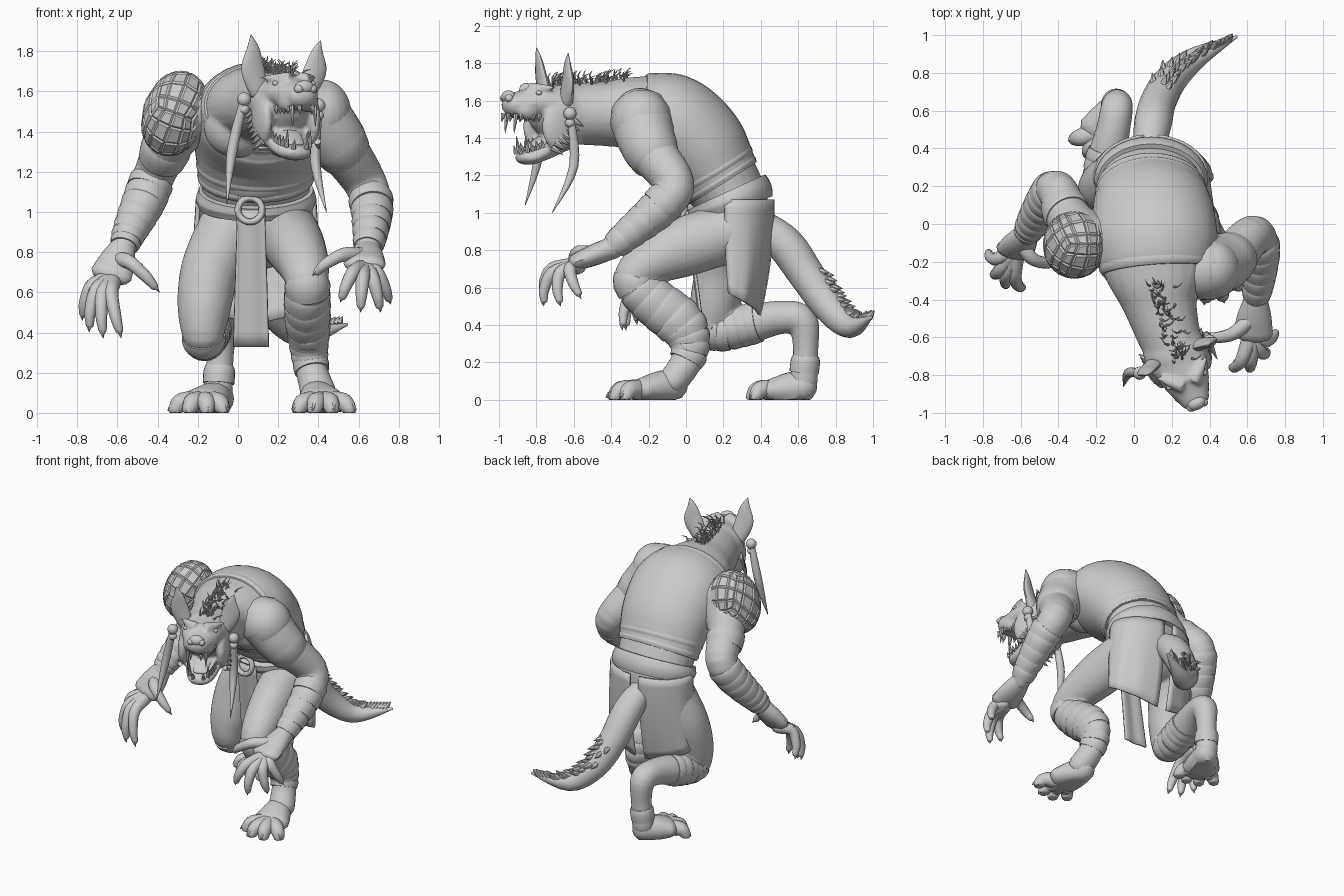
import bpy, bmesh, math, random
from mathutils import Vector, Matrix

random.seed(4)
if "Cube" in bpy.data.objects:
    bpy.data.objects.remove(bpy.data.objects["Cube"])

clay = bpy.data.materials.new("clay_grey")
clay.use_nodes = True
clay.diffuse_color = (0.6, 0.6, 0.6, 1)
clay.node_tree.nodes["Principled BSDF"].inputs["Base Color"].default_value = clay.diffuse_color


def finish(bm, name, smooth=True, voxel=0, thick=0):
    """Turn a bmesh into a named object with the shared material."""
    bmesh.ops.recalc_face_normals(bm, faces=bm.faces)
    mesh = bpy.data.meshes.new(name)
    bm.to_mesh(mesh)
    bm.free()
    obj = bpy.data.objects.new(name, mesh)
    bpy.context.collection.objects.link(obj)
    mesh.materials.append(clay)
    if voxel:
        remesh = obj.modifiers.new("fuse", 'REMESH')
        remesh.mode = 'VOXEL'
        remesh.voxel_size = voxel
        remesh.use_smooth_shade = True
        soft = obj.modifiers.new("soften", 'SMOOTH')
        soft.iterations = 5
    if thick:
        obj.modifiers.new("thickness", 'SOLIDIFY').thickness = thick
    if smooth:
        bpy.ops.object.select_all(action='DESELECT')
        obj.select_set(True)
        bpy.context.view_layer.objects.active = obj
        bpy.ops.object.shade_smooth_by_angle(angle=math.radians(40))


def at(pts, u):
    """Spline point (x, y, z, width, depth) at u from 0 to 1."""
    pts = [tuple(p) if len(p) > 4 else (*p, p[-1]) for p in pts]
    u = min(max(u, 0), 1) * (len(pts) - 1)
    i = min(int(u), len(pts) - 2)
    f = u - i
    a, b, c, d = (pts[min(max(j, 0), len(pts) - 1)] for j in range(i - 1, i + 3))
    return [q + f * (r - p + f * (2 * p - 5 * q + 4 * r - s + f * (3 * (q - r) + s - p))) / 2
            for p, q, r, s in zip(a, b, c, d)]


def tube(bm, pts, side=(1, 0, 0), n=16, k=5, cap=True):
    """Loft ellipses along a spline, with rounded or flat ends."""
    steps = (len(pts) - 1) * k
    row = [at(pts, i / steps) for i in range(steps + 1)]
    pos = [Vector(p[:3]) for p in row]
    side = Vector(side).normalized()
    if abs((pos[-1] - pos[0]).normalized().dot(side)) > 0.8:
        side = Vector((0, 1, 0))
    frames = []
    for i, p in enumerate(row):
        t = (pos[min(i + 1, steps)] - pos[max(i - 1, 0)]).normalized()
        s = (side - t * side.dot(t)).normalized()
        frames.append((pos[i], s, t.cross(s), t, max(p[3], .001), max(p[4], .001)))

    def dome(fr, sign):
        c, s, d, t, a, b = fr
        return [(c + t * sign * min(a, b) * math.sin(w), s, d, t, a * math.cos(w), b * math.cos(w))
                for w in (0.5, 1.0, 1.4)]
    if cap:
        frames = dome(frames[0], -1)[::-1] + frames + dome(frames[-1], 1)
    rings = []
    for c, s, d, t, a, b in frames:
        rings.append([bm.verts.new(c + s * a * math.cos(w) + d * b * math.sin(w))
                      for w in (math.tau * j / n for j in range(n))])
    for lo, hi in zip(rings, rings[1:]):
        for j in range(n):
            bm.faces.new((lo[j], lo[j - 1], hi[j - 1], hi[j]))
    bm.faces.new(rings[0])
    bm.faces.new(rings[-1][::-1])
    return [v for r in rings for v in r]


def ball(bm, c, r, rot=0):
    m = Matrix.Translation(c) @ Matrix.Rotation(rot, 4, 'Z') @ Matrix.Diagonal((*r, 1))
    bmesh.ops.create_uvsphere(bm, u_segments=20, v_segments=14, radius=1, matrix=m)


def spike(bm, a, b, r, bend=(0, 0, 0)):
    a, b = Vector(a), Vector(b)
    mid = (a + b) / 2 + Vector(bend)
    tube(bm, [(*a, r), (*mid, r * .65), (*b, .001)], n=7, k=2, cap=False)


def single(name, pts, **kw):
    bm = bmesh.new()
    tube(bm, pts, **kw)
    finish(bm, name)


def bands(name, pts, u0, u1, count):
    """Overlapping, slightly tilted cloth wraps around a limb."""
    bm = bmesh.new()
    step = (u1 - u0) / count
    for i in range(count):
        ring = []
        for e, grow in ((0, .002), (.35, .01), (1.15, .006)):
            p = at(pts, u0 + (i + e) * step)
            ring.append((*p[:3], p[3] + grow, p[4] + grow))
        verts = tube(bm, ring, n=24, k=2, cap=False)
        turn = Matrix.Rotation(random.uniform(-.14, .14), 3, random.choice(('X', 'Y')))
        bmesh.ops.rotate(bm, verts=verts, cent=ring[1][:3], matrix=turn)
    finish(bm, name)


# Head frame: turned toward the model's left
FWD, SIDE = Vector((.39, -.92, 0)), Vector((.92, .39, 0))


def hd(s, f, z):
    return Vector((.23, -.71, z)) + SIDE * s + FWD * f


# Main limb and trunk paths
torso = [(.09, .27, .88, .23, .17), (.09, .25, 1.05, .26, .19), (.09, .17, 1.2, .28, .21),
         (.1, .06, 1.36, .31, .25), (.11, -.1, 1.48, .32, .26), (.12, -.27, 1.53, .27, .2),
         (.14, -.42, 1.53, .2, .175), (.18, -.57, 1.53, .17, .165), (.23, -.7, 1.54, .155, .15)]
arm_l = [(.38, -.24, 1.5, .15), (.5, -.19, 1.34, .13), (.63, -.06, 1.15, .108),
         (.665, -.14, 1.03, .1), (.66, -.28, .91, .082), (.645, -.4, .81, .064)]
arm_r = [(-.25, -.1, 1.5, .15), (-.35, .04, 1.33, .12), (-.41, .18, 1.2, .105),
         (-.47, .11, 1.05, .1), (-.54, 0, .9, .078), (-.57, -.06, .82, .06)]
leg_l = [(.24, .25, .9, .16), (.29, 0, .82, .145, .16), (.33, -.2, .73, .125), (.345, -.28, .64, .105),
         (.345, -.18, .53, .108, .12), (.35, -.03, .41, .1, .125), (.355, .02, .3, .085, .1),
         (.37, 0, .2, .08, .085), (.4, -.07, .1, .09, .08)]
leg_r = [(-.05, .25, .9, .16), (-.14, .2, .7, .148), (-.17, .15, .5, .13), (-.17, .15, .37, .1),
         (-.15, .32, .4, .105), (-.11, .5, .44, .09), (-.09, .62, .42, .085),
         (-.09, .64, .27, .068), (-.1, .63, .1, .075)]

# Fused body: trunk, limbs, skull and muscle masses
bm = bmesh.new()
for path in (torso, arm_l, arm_r, leg_l, leg_r):
    tube(bm, path, n=24)
ball(bm, (.42, -.24, 1.49), (.145, .16, .17))
ball(bm, (-.01, -.24, 1.42), (.16, .12, .15))
ball(bm, (.25, -.24, 1.42), (.16, .12, .15))
ball(bm, (.09, .07, 1.15), (.2, .12, .11))
ball(bm, hd(0, -.03, 1.55), (.17, .17, .14), .4)
tube(bm, [(*hd(0, 0, 1.585), .155, .1), (*hd(0, .1, 1.59), .135, .085), (*hd(0, .18, 1.58), .105, .075),
          (*hd(0, .225, 1.578), .085, .068)], side=SIDE)
tube(bm, [(*hd(0, -.06, 1.43), .145, .1), (*hd(0, .05, 1.345), .12, .062),
          (*hd(0, .13, 1.3), .095, .044), (*hd(0, .175, 1.295), .072, .036)], side=SIDE)
for s in (-1, 1):
    ball(bm, hd(s * .13, .02, 1.46), (.04, .1, .13), .4)
    ball(bm, hd(s * .06, .17, 1.55), (.045, .07, .055), .4)
    spike(bm, hd(s * .03, .15, 1.66), hd(s * .16, .04, 1.67), .04)
finish(bm, "body", voxel=.012)

# Nose, eyes and tongue
bm = bmesh.new()
ball(bm, hd(0, .26, 1.62), (.05, .035, .035), .4)
for s in (-1, 1):
    ball(bm, hd(s * .035, .27, 1.612), (.025, .022, .022))
    ball(bm, hd(s * .1, .125, 1.64), (.016, .016, .013))
finish(bm, "nose_and_eyes")
single("tongue", [(*hd(0, -.02, 1.42), .07, .02), (*hd(0, .07, 1.39), .06, .02),
                  (*hd(0, .15, 1.34), .045, .012)], side=SIDE)

# Teeth: rows along both jaws, with long fangs in front
bm = bmesh.new()
for s in (-1, 1):
    for i in range(7):
        w = i / 6
        big = .09 if i == 1 else .03
        wide = .035 + .065 * math.sqrt(w)
        spike(bm, hd(s * wide, .275 - .19 * w, 1.53), hd(s * wide, .285 - .19 * w, 1.515 - big), .014)
        spike(bm, hd(s * wide, .2 - .16 * w, 1.315 + .05 * w),
              hd(s * wide, .215 - .16 * w, 1.34 + .05 * w + big * .7), .013)
finish(bm, "teeth")

# Ears, beads and hanging tusks
for name, s, tip, bead, mid, end in (
        ("right", -1, (.065, -.8, 1.88), (.03, -.79, 1.56), (-.03, -.79, 1.3), (-.055, -.86, 1.04)),
        ("left", 1, (.41, -.63, 1.85), (.4, -.62, 1.53), (.385, -.6, 1.25), (.44, -.715, 1))):
    root, tip = hd(s * .13, -.02, 1.6), Vector(tip)
    belly = root.lerp(tip, .4) + SIDE * s * .015
    single(name + "_ear", [(*root, .05, .035), (*belly, .062, .024),
                           (*root.lerp(tip, .75), .035, .016), (*tip, .003)], side=SIDE)
    bm = bmesh.new()
    ball(bm, bead, (.035, .035, .035))
    ball(bm, Vector(bead) - Vector((0, 0, .05)), (.027, .027, .025))
    tube(bm, [(*bead, .02), (*mid, .026), (*end, .002)], n=10)
    finish(bm, name + "_tusk_pendant")

# Mane along the neck, and cheek tufts
bm = bmesh.new()
for i in range(70):
    u = random.random()
    p = Vector((.11 + .13 * u + random.gauss(0, .03), -.3 - .43 * u, 1.7 - .025 * u))
    lean = Vector((random.uniform(-.06, .06), random.uniform(-.02, .05), random.uniform(.03, .08)))
    spike(bm, p, p + lean, .007, (0, -.015, .01))
for s in (-1, 1):
    for i in range(7):
        p = hd(s * .15, -.05 + .02 * i, 1.5 - .025 * i)
        spike(bm, p, p + SIDE * s * .03 - FWD * .05 - Vector((0, 0, .04)), .018)
finish(bm, "mane")

# Vest with collar and waist hem
vest = [(*p[:3], p[3] + .012, p[4] + .012) for p in (at(torso, .22 + .042 * i) for i in range(10))]
single("vest", vest, n=32, cap=False)
for name, u in (("collar", .595), ("waist_hem", .23), ("waist_hem_upper", .27)):
    rim = [at(torso, u + d) for d in (-.015, 0, .015)]
    single(name, [(*p[:3], p[3] + g, p[4] + g) for p, g in zip(rim, (.01, .016, .01))],
           n=32, cap=False)

# Left sleeve and quilted right shoulder guard of diamond pads
single("left_sleeve", [(*p[:3], p[3] + .018) for p in (at(arm_l, .07 * i) for i in range(4))], n=24)
bands("left_sleeve_cuff", arm_l, .17, .24, 1)
bm = bmesh.new()
bmesh.ops.create_cube(bm, size=2)
bmesh.ops.subdivide_edges(bm, edges=bm.edges[:], cuts=3, use_grid_fill=True)
place = (Matrix.Translation((-.315, -.11, 1.49)) @ Matrix.Rotation(.35, 4, 'Y')
         @ Matrix.Diagonal((.155, .175, .215, 1)) @ Matrix.Rotation(math.pi / 4, 4, 'X'))
for v in bm.verts:
    v.co = place @ v.co.normalized()
bmesh.ops.recalc_face_normals(bm, faces=bm.faces)
bmesh.ops.inset_individual(bm, faces=bm.faces[:], thickness=.012, depth=.008)
finish(bm, "right_shoulder_guard", smooth=False)
bands("right_guard_hem", arm_r, .2, .28, 1)

# Cloth wraps
bands("left_forearm_wrap", arm_l, .52, .95, 5)
bands("right_forearm_wrap", arm_r, .45, .95, 7)
bands("left_shin_wrap", leg_l, .36, .86, 9)
bands("right_knee_wrap", leg_r, .36, .54, 5)
bands("right_ankle_wrap", leg_r, .9, .95, 1)


def hand(name, wrist, palm, tips, thumb, bend):
    """Palm, curled fingers and thumb, each ending in a claw."""
    bm = bmesh.new()
    wrist, palm, bend = Vector(wrist), Vector(palm), Vector(bend)
    mid = wrist.lerp(palm, .5)
    tube(bm, [(*wrist, .062, .058), (*mid, .09, .058), (*palm, .105, .048)])
    for tip in tips + [thumb]:
        tip = Vector(tip)
        root = mid if tip == Vector(thumb) else palm.lerp(tip, .12)
        k1, k2 = root.lerp(tip, .4) + bend, root.lerp(tip, .75) + bend * .75
        tube(bm, [(*root, .045), (*k1, .036), (*k2, .029), (*k2.lerp(tip, .6), .021)], n=10, k=4)
        spike(bm, k2.lerp(tip, .5), tip, .021, bend * .12)
    finish(bm, name)


hand("left_hand", (.645, -.39, .815), (.63, -.58, .74),
     [(.51, -.76, .55), (.61, -.76, .5), (.71, -.67, .5), (.76, -.56, .54)],
     (.37, -.59, .68), (0, -.05, .05))
hand("right_hand", (-.57, -.05, .83), (-.63, -.14, .69),
     [(-.58, -.34, .37), (-.67, -.32, .37), (-.74, -.26, .4), (-.775, -.14, .46)],
     (-.39, -.2, .6), (-.025, -.045, .055))


def foot(name, ankle, ball_of_foot, tips):
    """Flat-soled foot with four clawed toes."""
    bm = bmesh.new()
    a, b = Vector(ankle), Vector(ball_of_foot)
    tube(bm, [(*a, .08, .085), (*a.lerp(b, .5), .105, .085), (*b, .125, .07)])
    for x, y in tips:
        tip = Vector((x, y, .01))
        knuckle = b.lerp(tip, .6) + Vector((0, 0, .025))
        tube(bm, [(*b.lerp(tip, .1), .058), (*knuckle, .048), (*b.lerp(tip, .78), .037)], n=12)
        spike(bm, b.lerp(tip, .75), tip, .028, (0, 0, .02))
    for v in bm.verts:
        v.co.z = max(v.co.z, 0)
    finish(bm, name)


foot("left_foot", (.385, -.07, .08), (.42, -.22, .055), [(.27, -.36), (.37, -.43), (.48, -.42), (.59, -.35)])
foot("right_foot", (-.1, .62, .07), (-.17, .49, .055), [(-.05, .34), (-.15, .32), (-.26, .35), (-.35, .44)])

# Tail with a ridge of scales on its outer side
tail = [(.08, .38, .95, .08), (.1, .53, .83, .1), (.13, .65, .66, .095), (.2, .77, .49, .085),
        (.33, .88, .39, .06), (.54, .99, .44, .008)]
bm = bmesh.new()
tube(bm, tail)
for i in range(34):
    u = .42 + .55 * i / 34
    p, q = Vector(at(tail, u)[:3]), Vector(at(tail, u + .02)[:3])
    t, r = (q - p).normalized(), at(tail, u)[3]
    out = Vector((random.uniform(-.8, .6), .4, .9))
    out = (out - t * out.dot(t)).normalized()
    spike(bm, p + out * r * .8, p + out * (r + .03) + t * .045, .022)
finish(bm, "tail")

# Belt, buckle ring, front strip and two rear skirt flaps
single("belt", [(.09, .25, 1.02, .285, .222), (.09, .235, 1.065, .3, .237), (.09, .215, 1.11, .285, .23)],
       n=32, cap=False)
bpy.ops.mesh.primitive_torus_add(location=(.06, -.01, 1.01), rotation=(1.4, 0, 0),
                                 major_radius=.06, minor_radius=.017)
buckle = bpy.context.object
buckle.name = "buckle_ring"
buckle.data.materials.append(clay)
bpy.ops.object.shade_smooth_by_angle()


def sheet(name, fn, nu=14, nv=10):
    bm = bmesh.new()
    grid = [[bm.verts.new(fn(i / nu, j / nv)) for i in range(nu + 1)] for j in range(nv + 1)]
    for a, b in zip(grid, grid[1:]):
        for i in range(nu):
            bm.faces.new((a[i], a[i + 1], b[i + 1], b[i]))
    finish(bm, name, thick=.015)


sheet("front_strip", lambda u, v: (.065 + (u - .5) * (.14 + .04 * v),
                                   .01 + .09 * v + .004 * math.sin(u * 9), 1.01 - .68 * v))
for name, s in (("left", 1), ("right", -1)):
    def flap(u, v, s=s):
        w = math.radians(-15 + 98 * u)
        fold = 1 + .015 * v * math.sin(u * 20)
        drop = .5 + .12 * u
        return (.09 + s * (.3 + .03 * v) * fold * math.cos(w),
                .26 + .215 * (1 - .35 * v * v) * fold * math.sin(w), 1.07 - drop * v)
    sheet(name + "_skirt_flap", flap)
